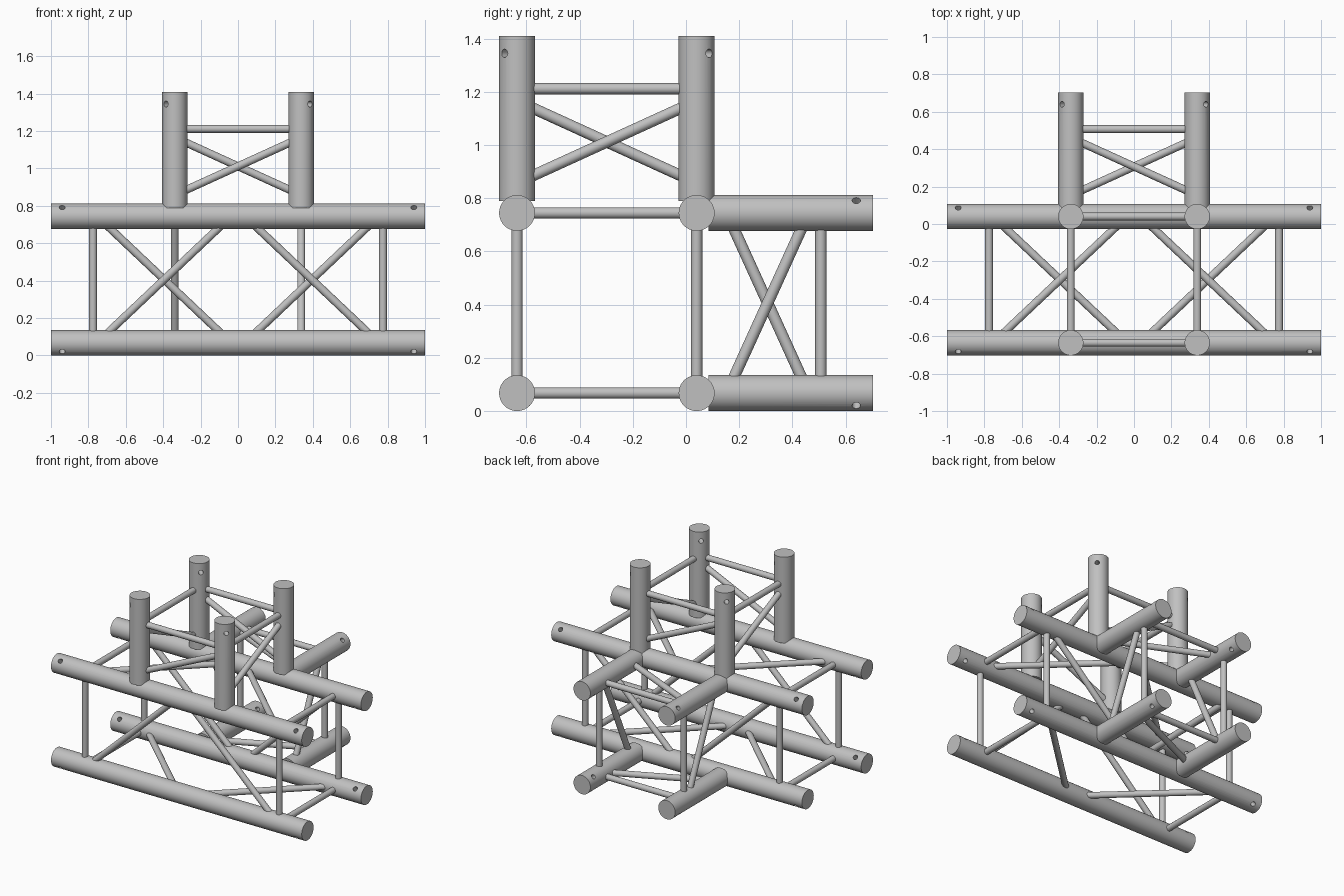
import bpy
from math import radians
from mathutils import Vector

cube = bpy.data.objects.get("Cube")
if cube:
    bpy.data.objects.remove(cube, do_unlink=True)

R, BAR_R, HOLE_R = 0.0675, 0.0212, 0.016   # chord, brace and pin hole radii
X = 0.338                                  # branch chords at +-X
Y = (-0.635, 0.04)                         # front and back chord rows
Z = (0.0675, 0.7445)                       # lower and upper chord rows
TOP, BACK = 1.41, 0.7025                   # branch ends
HOLE_AT, RUNG_AT = 0.6, 0.467              # distances along a branch
NEAR, FAR = 0.113, 0.421                   # diagonal ends along a branch
RING = ((0, 0), (1, 0), (1, 1), (0, 1))    # corners of a square section

grey = bpy.data.materials.new("aluminium grey")
grey.use_nodes = True
grey.diffuse_color = (0.53, 0.53, 0.53, 1)
grey.node_tree.nodes["Principled BSDF"].inputs["Base Color"].default_value = grey.diffuse_color


def rod(name, p, q, radius, sides=40):
    """Capped cylinder from p to q."""
    p, q = Vector(p), Vector(q)
    bpy.ops.mesh.primitive_cylinder_add(
        vertices=sides, radius=radius, depth=(q - p).length, location=(p + q) / 2,
        rotation=(q - p).to_track_quat("Z", "Y").to_euler())
    ob = bpy.context.object
    ob.name = name
    ob.data.materials.append(grey)
    return ob


def smooth(ob):
    bpy.ops.object.select_all(action="DESELECT")
    ob.select_set(True)
    bpy.context.view_layer.objects.active = ob
    bpy.ops.object.shade_smooth_by_angle(angle=radians(35))


def brace(name, p, q):
    smooth(rod(name, p, q, BAR_R, 20))


def chord(name, p, q, holes):
    """Chord tube with diagonal pin holes, given as (centre, direction)."""
    ob = rod(name, p, q, R)
    for centre, direction in holes:
        c, d = Vector(centre), Vector(direction).normalized() * R * 1.5
        cutter = rod("pin_cutter", c - d, c + d, HOLE_R, 16)
        cutter.hide_render = True
        bpy.context.view_layer.objects.active = ob
        mod = ob.modifiers.new("pin_hole", "BOOLEAN")
        mod.operation, mod.solver, mod.object = "DIFFERENCE", "EXACT", cutter
        bpy.ops.object.modifier_apply(modifier=mod.name)
        bpy.data.objects.remove(cutter, do_unlink=True)
    smooth(ob)


def sign(i):
    return 2 * i - 1


# Long main chords
for j, k in RING:
    chord("main_chord", (-1, Y[j], Z[k]), (1, Y[j], Z[k]),
          [((s * 0.94, Y[j], Z[k]), (0, sign(j), sign(k))) for s in (-1, 1)])

# Main rungs and diagonals winding around the section, mirrored left and right
for s in (-1, 1):
    for n, (j, k) in enumerate(RING):
        j2, k2 = RING[(n + 1) % 4]
        a, b = (Y[j], Z[k]), (Y[j2], Z[k2])
        brace("main_rung", (s * 0.775, *a), (s * 0.775, *b))
        brace("main_diagonal", (s * 0.037, *a), (s * 0.753, *b))


def branch(name, point, hole_dir, start, end, ring):
    """Four chords with rungs and winding diagonals; point(i, j, t) gives positions."""
    for n, (i, j) in enumerate(ring):
        i2, j2 = ring[(n + 1) % 4]
        chord(name + "_chord", point(i, j, start), point(i, j, end),
              [(point(i, j, HOLE_AT), hole_dir(i, j))])
        brace(name + "_rung", point(i, j, RUNG_AT), point(i2, j2, RUNG_AT))
        brace(name + "_diagonal", point(i, j, NEAR), point(i2, j2, FAR))


# Upright branch
branch("upright",
       lambda i, j, t: (sign(i) * X, Y[j], Z[1] + t),
       lambda i, j: (sign(i), sign(j), 0),
       0.045, TOP - Z[1], RING)

# Rear branch
branch("rear",
       lambda i, k, t: (sign(i) * X, Y[1] + t, Z[k]),
       lambda i, k: (sign(i), 0, sign(k)),
       0.045, BACK - Y[1], RING)
